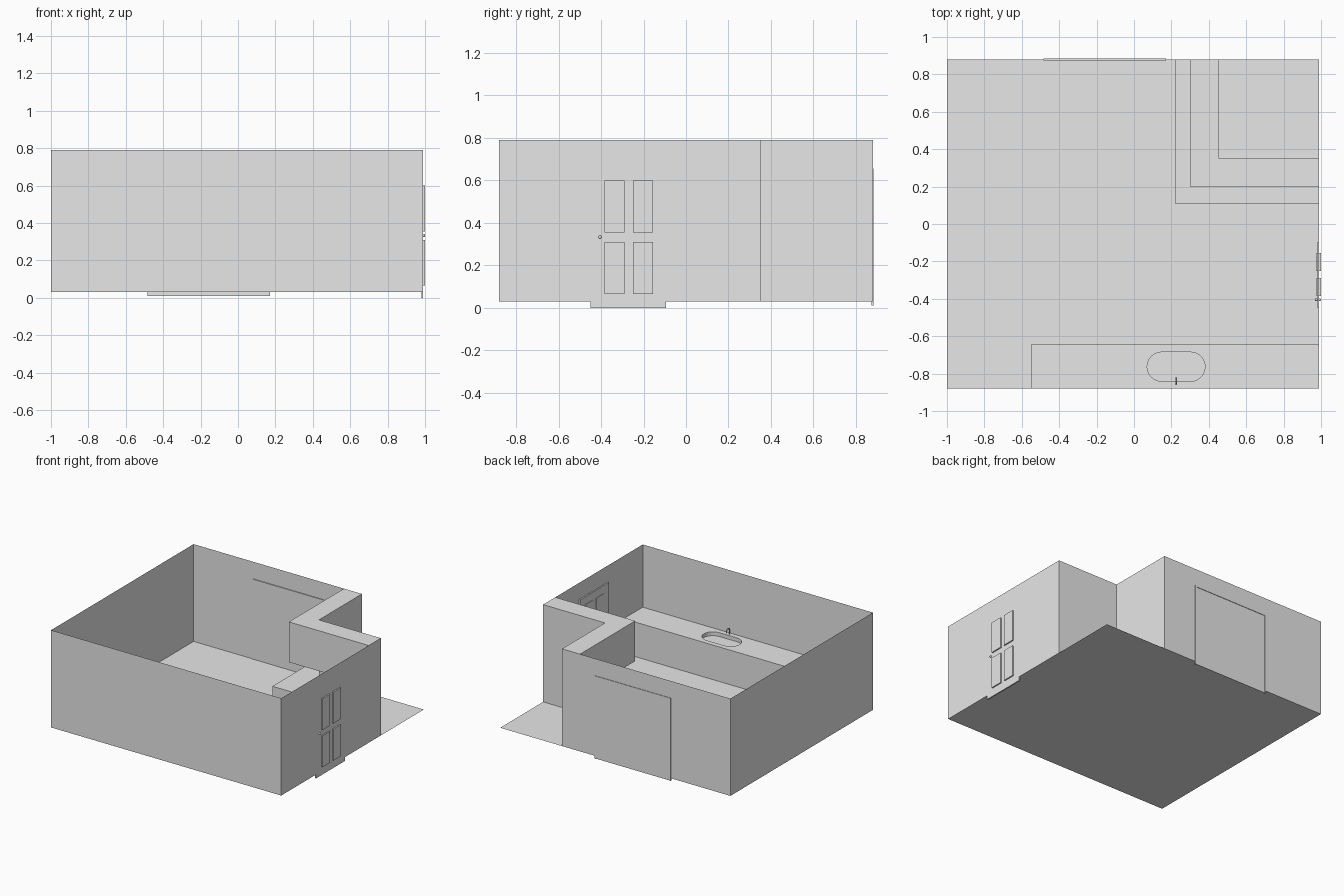
import bpy, bmesh, math

cube = bpy.data.objects.get("Cube")
if cube:
    bpy.data.objects.remove(cube, do_unlink=True)

grey = bpy.data.materials.new("plain_grey")
grey.use_nodes = True
grey.diffuse_color = (0.8, 0.8, 0.8, 1)
grey.node_tree.nodes["Principled BSDF"].inputs["Base Color"].default_value = (0.8, 0.8, 0.8, 1)

# Room extents
X0, X1, Y0, Y1 = -1.0, 0.99, -0.88, 0.88
FLOOR, TOP, COUNTER = 0.03, 0.79, 0.30
NX, NY = 0.455, 0.35  # inner corner of the notch


def finish(name, bm):
    mesh = bpy.data.meshes.new(name)
    bm.to_mesh(mesh)
    bm.free()
    obj = bpy.data.objects.new(name, mesh)
    bpy.context.collection.objects.link(obj)
    mesh.materials.append(grey)
    return obj


def prism(name, outline, z0, z1):
    bm = bmesh.new()
    face = bm.faces.new([bm.verts.new((x, y, z0)) for x, y in outline])
    if z1 > z0:
        ext = bmesh.ops.extrude_face_region(bm, geom=[face])
        verts = [v for v in ext["geom"] if isinstance(v, bmesh.types.BMVert)]
        bmesh.ops.translate(bm, verts=verts, vec=(0, 0, z1 - z0))
    bmesh.ops.recalc_face_normals(bm, faces=bm.faces)
    return finish(name, bm)


def box(name, x, y, z):
    return prism(name, [(x[0], y[0]), (x[1], y[0]), (x[1], y[1]), (x[0], y[1])], *z)


def corner_run(x, y):
    """L-shaped outline between the notch walls and an inner corner."""
    return [(x, Y1), (x, y), (X1, y), (X1, NY), (NX, NY), (NX, Y1)]


# Floor sheet and thin notched walls
box("floor", (X0, X1), (Y0, Y1), (FLOOR, FLOOR))
bm = bmesh.new()
plan = [(X0, Y0), (X1, Y0), (X1, NY), (NX, NY), (NX, Y1), (X0, Y1)]
low = [bm.verts.new((x, y, FLOOR)) for x, y in plan]
high = [bm.verts.new((x, y, TOP)) for x, y in plan]
for i in range(len(plan)):
    j = (i + 1) % len(plan)
    bm.faces.new((low[i], low[j], high[j], high[i]))
finish("walls", bm)

# Corner counter with wall cupboards above it
prism("corner_counter", corner_run(0.22, 0.11), FLOOR, COUNTER)
prism("wall_cupboards", corner_run(0.30, 0.20), 0.475, TOP)

# Front counter with a rounded sink cut into it
counter = box("sink_counter", (-0.55, X1), (Y0, -0.645), (FLOOR, COUNTER))
sink_x, sink_y, sink_r, half = 0.225, -0.763, 0.078, 0.077
stadium = []
for side in (1, -1):
    for i in range(13):
        a = math.pi * (i / 12 - 0.5)
        stadium.append((sink_x + side * (half + sink_r * math.cos(a)),
                        sink_y + side * sink_r * math.sin(a)))
cutter = prism("sink_cutter", stadium, COUNTER - 0.03, COUNTER + 0.05)
cutter.hide_render = True
cutter.hide_viewport = True
cut = counter.modifiers.new("sink", "BOOLEAN")
cut.operation = "DIFFERENCE"
cut.solver = "EXACT"
cut.object = cutter

# Bent tap
curve = bpy.data.curves.new("tap", "CURVE")
curve.dimensions = "3D"
curve.bevel_depth = 0.004
curve.bevel_resolution = 2
curve.use_fill_caps = True
path = [(-0.857, 0.30), (-0.857, 0.335)]
path += [(-0.839 - 0.018 * math.cos(math.pi * i / 8),
          0.335 + 0.018 * math.sin(math.pi * i / 8)) for i in range(1, 9)]
path.append((-0.821, 0.325))
spline = curve.splines.new("POLY")
spline.points.add(len(path) - 1)
for point, (y, z) in zip(spline.points, path):
    point.co = (sink_x, y, z, 1)
curve.materials.append(grey)
bpy.context.collection.objects.link(bpy.data.objects.new("tap", curve))

# Panelled door in the side wall
box("side_door", (0.98, X1), (-0.45, -0.095), (0, 0.66))
for side, ys in (("front", (-0.385, -0.29)), ("rear", (-0.25, -0.155))):
    for level, zs in (("lower", (0.065, 0.31)), ("upper", (0.355, 0.60))):
        box(f"door_panel_{level}_{side}", (0.975, 1.0), ys, zs)
for name, x in (("inner_knob", 0.974), ("outer_knob", 0.992)):
    bm = bmesh.new()
    bmesh.ops.create_uvsphere(bm, u_segments=12, v_segments=8, radius=0.008)
    bmesh.ops.translate(bm, verts=bm.verts, vec=(x, -0.405, 0.333))
    for f in bm.faces:
        f.smooth = True
    finish(name, bm)

# Wide door in the back wall, framed on both faces
depth = (0.873, 0.884)
box("back_door", (-0.48, 0.16), (0.877, Y1), (0.01, 0.65))
box("back_door_head", (-0.485, 0.17), depth, (0.645, 0.657))
for name, x in (("right_jamb", -0.485), ("left_jamb", 0.16)):
    box(name, (x, x + 0.01), depth, (0.01, 0.645))
